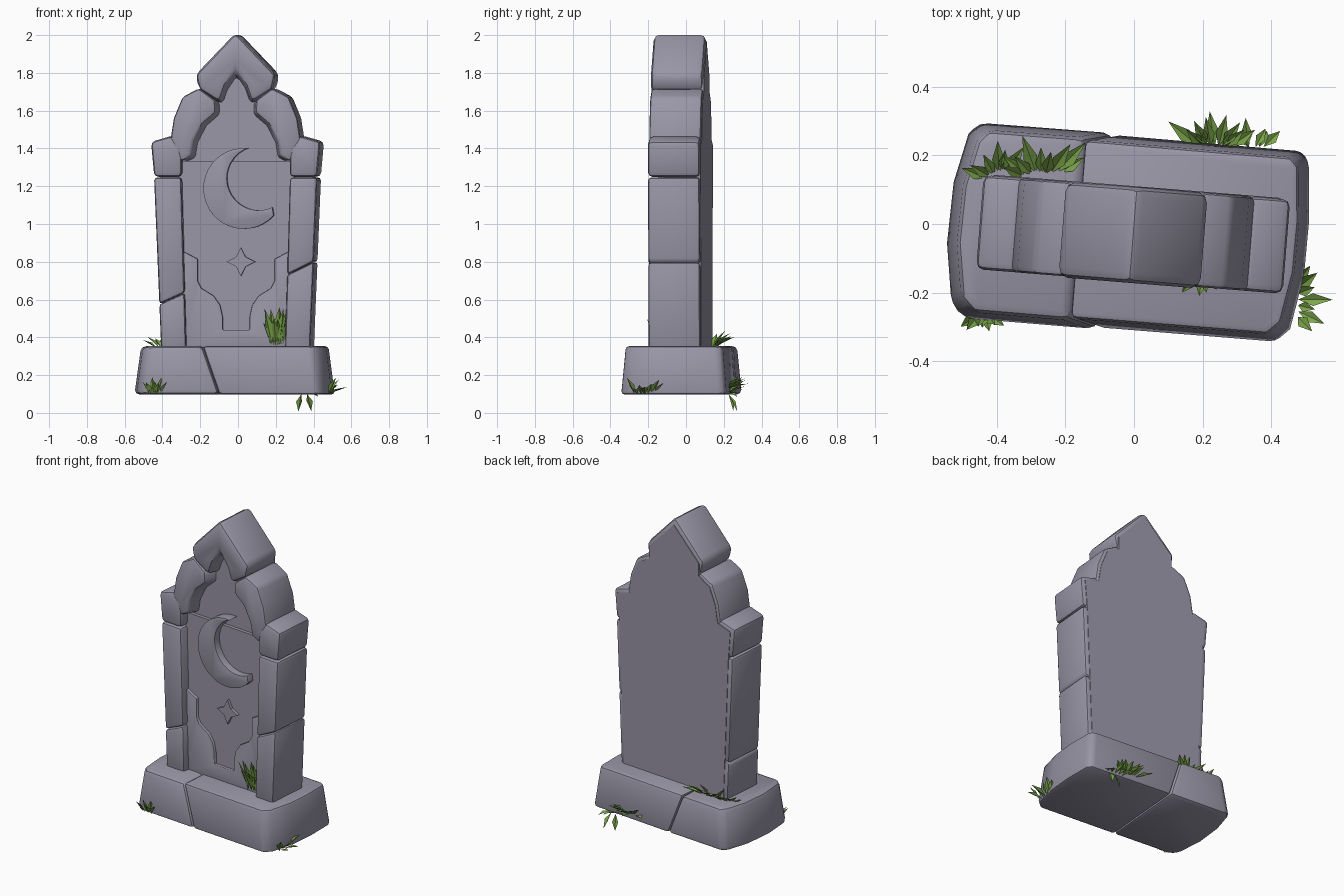
import bpy, bmesh, math, random
from mathutils import Matrix, Vector

if "Cube" in bpy.data.objects:
    bpy.data.objects.remove(bpy.data.objects["Cube"])

random.seed(4)
TURN = Matrix.Rotation(math.radians(-4.6), 4, 'Z')   # the whole stone is slightly turned


def material(name, col):
    m = bpy.data.materials.new(name)
    m.diffuse_color = (*col, 1)
    m.use_nodes = True
    m.node_tree.nodes["Principled BSDF"].inputs["Base Color"].default_value = m.diffuse_color
    return m


STONE = material("stone_grey", (0.32, 0.305, 0.385))
GRASS = material("grass_green", (0.20, 0.38, 0.07))


def finish(name, bm, mat, smooth=True):
    me = bpy.data.meshes.new(name)
    bm.to_mesh(me)
    bm.free()
    me.materials.append(mat)
    ob = bpy.data.objects.new(name, me)
    bpy.context.collection.objects.link(ob)
    if smooth:
        bpy.ops.object.select_all(action='DESELECT')
        ob.select_set(True)
        bpy.context.view_layer.objects.active = ob
        bpy.ops.object.shade_smooth_by_angle(angle=math.radians(35))
    return ob


def solid(name, ring_a, ring_b, bevel):
    """Closed solid between two matching rings, with rounded edges."""
    bm = bmesh.new()
    a = [bm.verts.new(p) for p in ring_a]
    b = [bm.verts.new(p) for p in ring_b]
    bm.faces.new(a)
    bm.faces.new(b)
    n = len(a)
    for i in range(n):
        j = (i + 1) % n
        bm.faces.new((a[i], a[j], b[j], b[i]))
    bmesh.ops.recalc_face_normals(bm, faces=bm.faces)
    if bevel:
        edges = [e for e in bm.edges if e.calc_face_angle(0) > math.radians(36)]
        bmesh.ops.bevel(bm, geom=edges, offset=bevel, segments=2, profile=0.5,
                        affect='EDGES', clamp_overlap=True)
        bmesh.ops.recalc_face_normals(bm, faces=bm.faces)
    bm.transform(TURN)
    return finish(name, bm, STONE)


def prism(name, profile, y0, y1, bevel=0.0, back_profile=None):
    return solid(name, [(x, y0, z) for x, z in profile],
                 [(x, y1, z) for x, z in back_profile or profile], bevel)


def mirrored(half):
    """Complete a right-hand half profile (skips points on the centre line)."""
    return half + [(-x, z) for x, z in reversed(half) if x > 1e-6]


FRONT, BACK = -0.168, 0.107


# base: two cracked blocks that narrow upward, with bulging ends
def base_block(name, ends, grow):
    low = [(-0.075, -0.31 - grow)] + ends + [(-0.075, 0.255 + grow)]
    ring_low = [(x, y, 0.098) for x, y in low]
    ring_top = [(-0.165 if x == -0.075 else x * 0.935, -0.03 + (y + 0.03) * 0.92, 0.353)
                for x, y in low]
    solid(name, ring_low, ring_top, 0.025)


base_block("base_left", [(-0.475, -0.315), (-0.515, -0.275), (-0.542, -0.10), (-0.537, 0.08),
                         (-0.505, 0.225), (-0.475, 0.26)], 0.006)
base_block("base_right", [(0.44, -0.31), (0.48, -0.27), (0.508, -0.11), (0.510, 0.05),
                          (0.495, 0.225), (0.47, 0.252)], 0.0)

# back slab, filling the silhouette behind the frame
prism("back_slab", mirrored([(0, 1.968), (0.185, 1.78), (0.185, 1.70), (0.265, 1.655), (0.308, 1.55),
                             (0.325, 1.445), (0.42, 1.415), (0.405, 1.24), (0.368, 0.33)]),
      -0.087, 0.110)
# raised lower panel and the ornamental plate at its foot
prism("front_panel", [(-0.31, 0.33), (0.31, 0.33), (0.31, 1.33), (-0.31, 1.33)], -0.108, 0.0)
prism("lower_plate", mirrored([(0.295, 0.33), (0.29, 0.86), (0.205, 0.815), (0.205, 0.70), (0.185, 0.66),
                               (0.12, 0.62), (0.085, 0.57), (0.072, 0.51), (0.072, 0.44)]),
      -0.126, -0.05, 0.004)

# cracked columns, capitals and arch stones on each side
for tag, s, crack_out, crack_in in (("left", -1, 0.575, 0.635), ("right", 1, 0.80, 0.73)):
    def side(name, pts, bevel, back=None, s=s, tag=tag):
        prism(name + "_" + tag, [(s * x, z) for x, z in pts], FRONT, BACK, bevel,
              back and [(s * x, z) for x, z in back])

    def inner(z):
        return 0.263 + 0.028 * (z - 0.35)

    def outer(z):
        return 0.396 + 0.042 * (z - 0.35)

    side("column_lower", [(inner(0.33), 0.33), (outer(0.33), 0.33), (outer(crack_out), crack_out),
                          (inner(crack_in), crack_in)], 0.016)
    side("column_upper", [(inner(crack_in), crack_in + 0.001), (outer(crack_out), crack_out + 0.001),
                          (outer(1.247), 1.247), (inner(1.247), 1.247)], 0.018)
    side("capital", [(0.287, 1.25), (0.433, 1.25), (0.45, 1.435), (0.335, 1.468), (0.287, 1.40)], 0.022)
    # the inner edge slopes into the recess
    rim = [(0.29, 1.33), (0.238, 1.36), (0.225, 1.44), (0.178, 1.53), (0.108, 1.59), (0.11, 1.655)]
    rest = [(0.195, 1.718), (0.282, 1.672), (0.328, 1.56), (0.347, 1.44), (0.31, 1.39)]
    deep = [(x - 0.06, z - 0.03) if i else (x, z) for i, (x, z) in enumerate(rim)]
    side("arch_stone", rim + rest, 0.016, deep + rest)

# pointed top stone
outline = [(0, 2.013), (0.214, 1.79), (0.194, 1.712)]
prism("top_stone", mirrored(outline + [(0.085, 1.645), (0.055, 1.735), (0, 1.815)]),
      FRONT - 0.004, BACK, 0.03,
      mirrored(outline + [(0.06, 1.60), (0.03, 1.66), (0, 1.73)]))


# crescent moon relief
def arc(cx, cz, r, a0, a1, n):
    return [(cx + r * math.cos(math.radians(a0 + (a1 - a0) * i / n)),
             cz + r * math.sin(math.radians(a0 + (a1 - a0) * i / n))) for i in range(n + 1)]


moon = arc(0.042, 1.188, 0.214, 84, 318, 24) + arc(0.122, 1.242, 0.17, 295, 109, 18)
prism("moon", moon, -0.153, -0.08, 0.006)

# four-pointed star relief
star = [((0.076 if i % 2 == 0 else 0.036) * math.cos(i * math.pi / 4) + 0.025,
         (0.076 if i % 2 == 0 else 0.036) * math.sin(i * math.pi / 4) + 0.80) for i in range(8)]
prism("star", star, -0.126, -0.08)


# grass clumps: fans of folded leaf blades; flip turns the blade's face outward
def clump(name, pos, facing, spread, elev, length, jitter, n, flip=False):
    bm = bmesh.new()
    along = Vector((-math.sin(math.radians(facing)), math.cos(math.radians(facing)), 0))
    for i in range(n):
        t = 2 * (i + 0.5) / n - 1
        az = math.radians(facing + t * spread + random.uniform(-8, 8))
        el = math.radians(random.uniform(*elev))
        d = Vector((math.cos(az) * math.cos(el), math.sin(az) * math.cos(el), math.sin(el)))
        wide = Vector((-math.sin(az), math.cos(az), 0))
        up = d.cross(wide)
        size = random.uniform(*length)
        o = Vector(pos) + along * jitter * t
        w = 0.010 + size * 0.08
        root, tip = bm.verts.new(o), bm.verts.new(o + d * size - up * size * 0.08)
        l = bm.verts.new(o + d * size * 0.48 + wide * w + up * 0.006)
        r = bm.verts.new(o + d * size * 0.48 - wide * w + up * 0.006)
        for f in ((root, tip, l), (root, r, tip)):
            bm.faces.new(f[::-1] if flip else f)
    finish(name, bm, GRASS, smooth=False)


clump("grass_front_left", (-0.44, -0.275, 0.10), -90, 60, (58, 84), (0.06, 0.10), 0.035, 7, True)
clump("grass_right_end", (0.478, -0.22, 0.10), 0, 55, (20, 75), (0.06, 0.11), 0.06, 7, True)
clump("grass_back", (0.235, 0.225, 0.13), 90, 65, (10, 50), (0.09, 0.13), 0.05, 9)
clump("grass_back_low", (0.33, 0.225, 0.11), 90, 60, (-30, 30), (0.06, 0.09), 0.06, 5)
clump("grass_back_hanging", (0.35, 0.225, 0.10), 90, 50, (-72, -55), (0.095, 0.108), 0.03, 2, True)
clump("grass_on_base_left", (-0.40, 0.145, 0.345), 110, 65, (30, 65), (0.08, 0.12), 0.04, 6)
clump("grass_on_base_mid", (-0.27, 0.145, 0.345), 95, 75, (20, 60), (0.09, 0.14), 0.06, 9)
clump("grass_front_panel", (0.205, -0.145, 0.36), -90, 70, (68, 86), (0.14, 0.21), 0.04, 8, True)
clump("grass_front_panel_low", (0.20, -0.148, 0.40), -90, 85, (50, 75), (0.08, 0.13), 0.045, 8, True)
